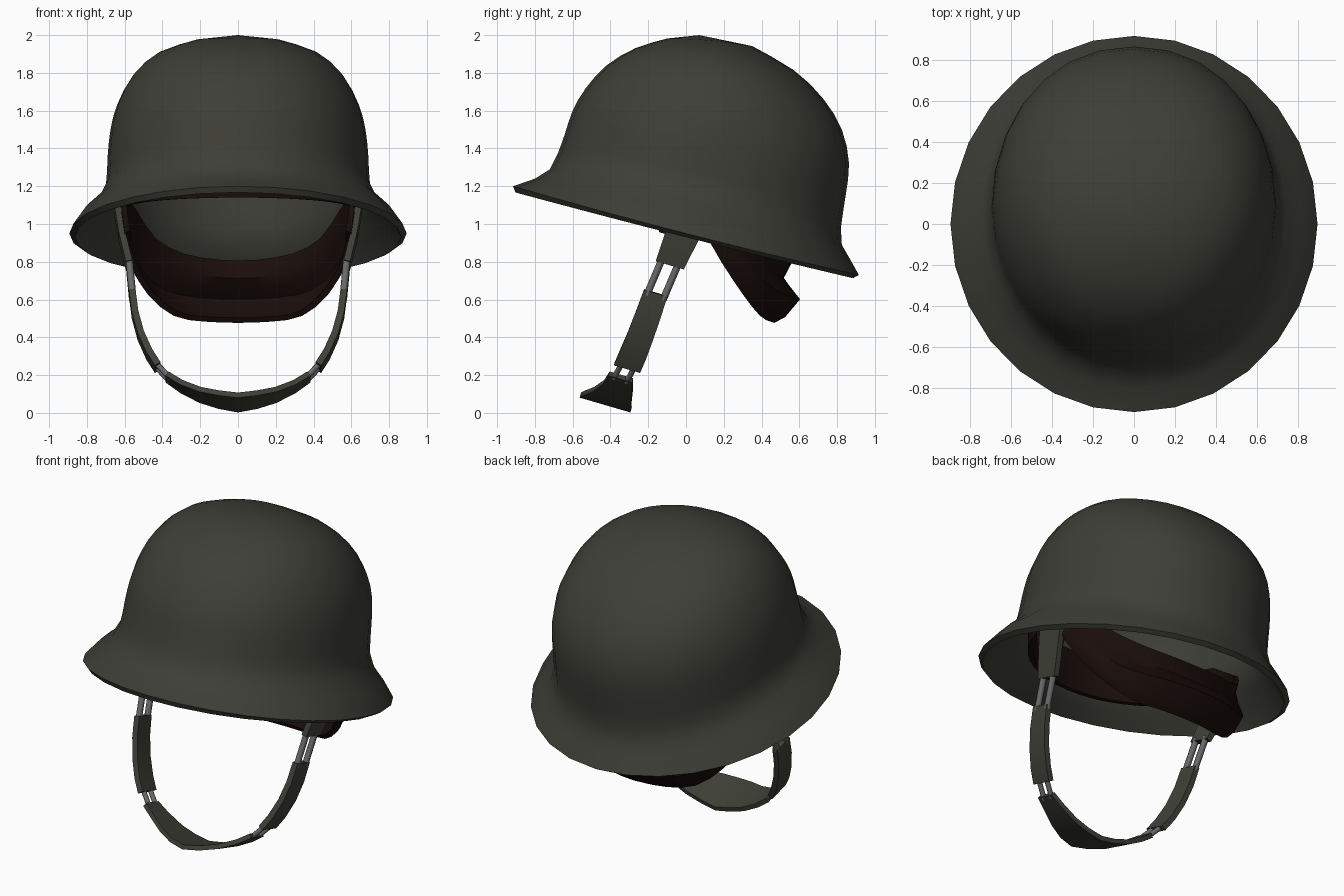
import bpy, bmesh
from math import sin, cos, pi, copysign
from mathutils import Vector

if "Cube" in bpy.data.objects:
    bpy.data.objects.remove(bpy.data.objects["Cube"])


def material(name, rgb):
    m = bpy.data.materials.new(name)
    m.diffuse_color = (*rgb, 1)
    m.use_nodes = True
    m.node_tree.nodes["Principled BSDF"].inputs["Base Color"].default_value = m.diffuse_color
    return m


OLIVE = material("olive_paint", (0.047, 0.048, 0.037))
WEB = material("strap_webbing", (0.05, 0.052, 0.038))
BROWN = material("dark_leather", (0.010, 0.004, 0.003))
METAL = material("dull_metal", (0.14, 0.14, 0.145))


def finish(name, bm, mat, angle, thickness=0, offset=0):
    """Make the object, optionally thicken it, then smooth by angle."""
    bmesh.ops.recalc_face_normals(bm, faces=bm.faces)
    me = bpy.data.meshes.new(name)
    bm.to_mesh(me)
    bm.free()
    me.materials.append(mat)
    ob = bpy.data.objects.new(name, me)
    bpy.context.collection.objects.link(ob)
    bpy.ops.object.select_all(action='DESELECT')
    bpy.context.view_layer.objects.active = ob
    ob.select_set(True)
    if thickness:
        m = ob.modifiers.new("thickness", 'SOLIDIFY')
        m.thickness, m.offset = thickness, offset
        bpy.ops.object.modifier_apply(modifier=m.name)
    bpy.ops.object.shade_smooth_by_angle(angle=angle)
    return ob


def bridge(bm, a, b):
    n = len(a)
    for i in range(n):
        j = (i + 1) % n
        bm.faces.new((a[i], a[j], b[j], b[i]))


def lerp_table(table, x):
    for (x0, y0), (x1, y1) in zip(table, table[1:]):
        if x <= x1:
            return y0 + (y1 - y0) * (x - x0) / (x1 - x0)
    return table[-1][1]


# Shell: tilted oval rings (front y, front z, back y, back z, half width, side z)
RINGS = [(-.915, 1.20, .915, .73, .893, .95), (-.80, 1.24, .865, .82, .82, 1.055),
         (-.72, 1.29, .825, .89, .74, 1.125), (-.68, 1.37, .82, .98, .70, 1.20),
         (-.64, 1.48, .845, 1.15, .69, 1.36), (-.60, 1.60, .863, 1.32, .675, 1.50),
         (-.53, 1.72, .825, 1.50, .64, 1.63), (-.42, 1.84, .725, 1.665, .56, 1.78),
         (-.27, 1.93, .57, 1.815, .425, 1.90), (-.10, 1.982, .35, 1.942, .225, 1.972)]
# Smooth the upper part by adding a cubic midpoint between rings
rings = RINGS[:4]
for k in range(3, len(RINGS) - 1):
    p0, p1, p2 = RINGS[k - 1], RINGS[k], RINGS[k + 1]
    p3 = RINGS[min(k + 2, len(RINGS) - 1)]
    rings += [tuple((9 * (b + c) - a - d) / 16 for a, b, c, d in zip(p0, p1, p2, p3)), p2]
N = 28
bm = bmesh.new()
prev = None
for k, (yf, zf, yb, zb, w, zs) in enumerate(rings):
    ring = []
    for i in range(N):
        s, c = sin(2 * pi * i / N), cos(2 * pi * i / N)
        z = (zf + zb) / 2 + (zb - zf) / 2 * c + (zs - (zf + zb) / 2) * s * s
        y = (yf + yb) / 2 + (yb - yf) / 2 * c
        # the dome is slightly squarer than an ellipse
        x = w * copysign(abs(s) ** (.93 if k > 1 else 1), s)
        ring.append(bm.verts.new((x, y, z)))
    if prev:
        bridge(bm, prev, ring)
    prev = ring
apex = bm.verts.new((0, .07, 2.0))
for i in range(N):
    bm.faces.new((prev[i], prev[(i + 1) % N], apex))
finish("helmet_shell", bm, OLIVE, 0.7, .035, -1)

# Liner: band inside the shell that hangs down as a neck pad at the back
BOTTOM = [(-1, 1.14), (-.3, 1.10), (.05, 1.08), (.2, .98), (.33, .86), (.6, .67), (.75, .575),
          (.87, .51), (1, .49)]
TOP = [(-1, 1.40), (0, 1.25), (.3, 1.15), (.6, 1.04), (.7, .95), (.88, .85), (1, .80)]
bm = bmesh.new()
prev = None
for f, push in ((0, 0), (.09, .07), (.36, .165), (.55, .10), (.72, .055), (1, .11)):
    ring = []
    for i in range(44):
        s, c = sin(2 * pi * i / 44), cos(2 * pi * i / 44)
        zb, zt = lerp_table(BOTTOM, c), lerp_table(TOP, c)
        out = 1 + push * 1.7 * max(c, 0) ** 2
        ring.append(bm.verts.new((.615 * s * out, (.46 if c > 0 else .58) * c * out,
                                  zb + (zt - zb) * f)))
    if prev:
        bridge(bm, prev, ring)
    prev = ring
finish("leather_liner", bm, BROWN, 0.9, .03, 0)

ACROSS = Vector((0, .96, -.28))     # width direction shared by all strap pieces


def strap(name, pts, thick=.03, mirror=True, mat=WEB):
    """Ribbon along (x, y, z, width) points."""
    bm = bmesh.new()
    ps = [Vector(p[:3]) for p in pts]
    prev = None
    for i, p in enumerate(ps):
        t = ps[min(i + 1, len(ps) - 1)] - ps[max(i - 1, 0)]
        n = t.cross(ACROSS).normalized() * thick / 2
        a = ACROSS * pts[i][3] / 2
        ring = [bm.verts.new(q) for q in (p - a - n, p + a - n, p + a + n, p - a + n)]
        if prev:
            bridge(bm, prev, ring)
        else:
            bm.faces.new(ring)
        prev = ring
    bm.faces.new(prev)
    ob = finish(name, bm, mat, 0.6)
    if mirror:
        ob.modifiers.new("mirror", 'MIRROR')


def rods(name, a, b, spread, r):
    """Pair of round metal links between two strap pieces."""
    bm = bmesh.new()
    a, b = Vector(a), Vector(b)
    u = ACROSS.normalized()
    v = (b - a).cross(u).normalized()
    for side in (-1, 1):
        loops = [[bm.verts.new(p + u * side * spread + (u * cos(k * pi / 4) + v * sin(k * pi / 4)) * r)
                  for k in range(8)] for p in (a, b)]
        bridge(bm, *loops)
        for loop in loops:
            bm.faces.new(loop)
    finish(name, bm, METAL, 0.9).modifiers.new("mirror", 'MIRROR')


# Leather tabs behind the strap anchors
strap("side_tab", [(.61, .0, 1.16, .28), (.60, -.03, 1.03, .24), (.585, -.06, .935, .17)], .03, True, BROWN)

# Chin strap pieces
strap("upper_strap", [(.645, .04, 1.12, .20), (.615, -.02, .94, .18), (.577, -.085, .785, .155)], .035)
rods("upper_links", (.577, -.08, .81), (.558, -.165, .61), .045, .019)
strap("side_strap", [(.56, -.16, .635, .13), (.545, -.20, .52, .135), (.515, -.24, .41, .14),
                     (.47, -.28, .31, .145), (.425, -.31, .24, .145)], .035)
rods("lower_links", (.435, -.305, .255), (.355, -.35, .17), .035, .015)
half = [(.375, -.345, .19, .13), (.30, -.36, .14, .16), (.20, -.39, .095, .21), (.10, -.415, .07, .255)]
strap("chin_cup", half + [(0, -.425, .055, .28)] + [(-x, y, z, w) for x, y, z, w in half[::-1]],
      .028, False)
